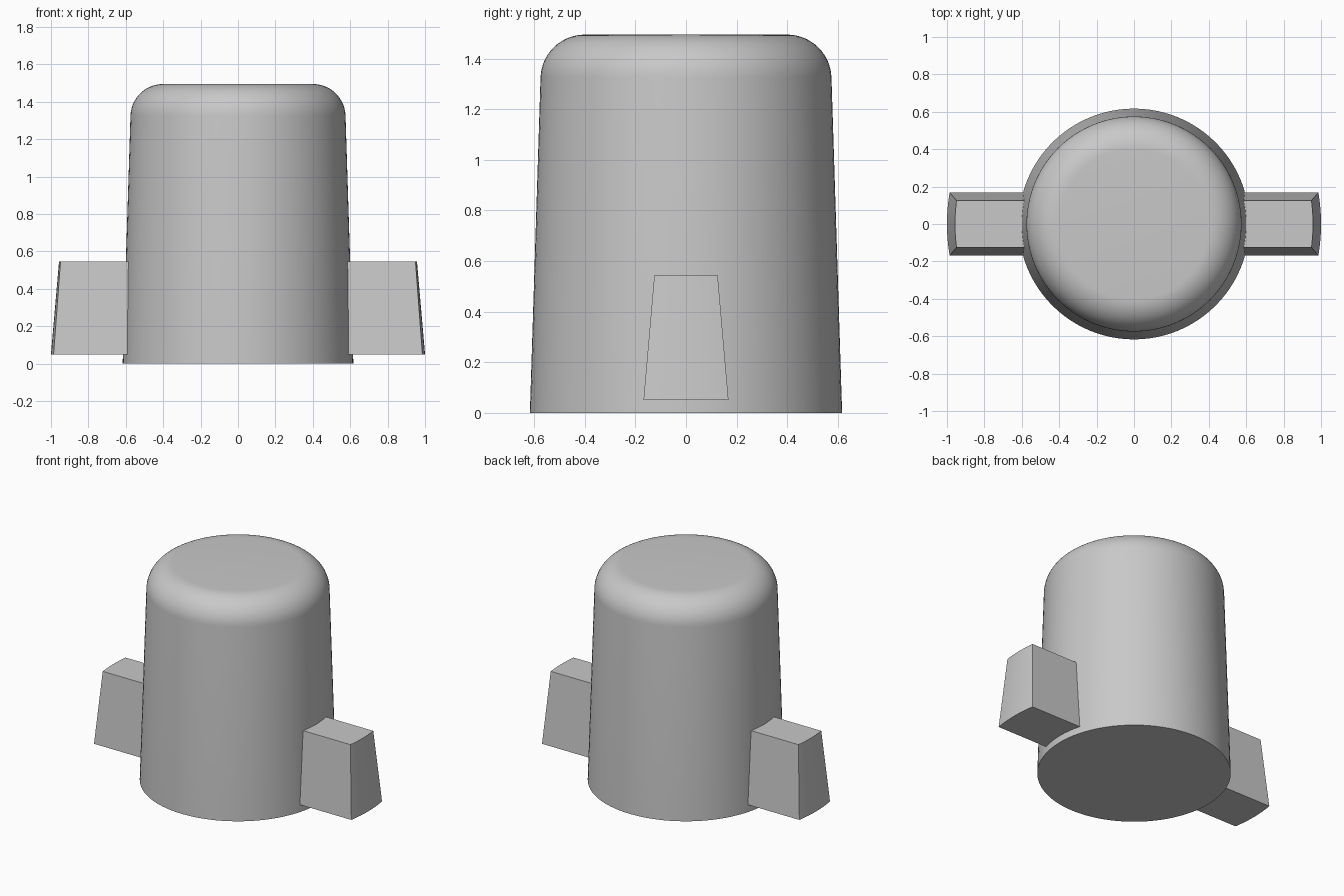
import bpy
import bmesh
from math import sin, cos, pi, asin, radians

if "Cube" in bpy.data.objects:
    bpy.data.objects.remove(bpy.data.objects["Cube"], do_unlink=True)

# Single plain grey
grey = bpy.data.materials.new("plain_grey")
grey.use_nodes = True
colour = (0.58, 0.58, 0.58, 1)
grey.diffuse_color = colour
grey.node_tree.nodes["Principled BSDF"].inputs["Base Color"].default_value = colour


def loft(name, rings):
    """Skin a stack of matching closed rings and cap both ends."""
    bm = bmesh.new()
    loops = [[bm.verts.new(p) for p in ring] for ring in rings]
    for low, high in zip(loops, loops[1:]):
        n = len(low)
        for i in range(n):
            j = (i + 1) % n
            bm.faces.new((low[i], low[j], high[j], high[i]))
    bm.faces.new(loops[0][::-1])
    bm.faces.new(loops[-1])
    mesh = bpy.data.meshes.new(name)
    bm.to_mesh(mesh)
    bm.free()
    mesh.materials.append(grey)
    obj = bpy.data.objects.new(name, mesh)
    bpy.context.collection.objects.link(obj)
    bpy.ops.object.select_all(action="DESELECT")
    obj.select_set(True)
    bpy.context.view_layer.objects.active = obj
    bpy.ops.object.shade_smooth_by_angle(angle=radians(30))
    return obj


def circle(radius, z, sides=96):
    return [(radius * cos(2 * pi * i / sides), radius * sin(2 * pi * i / sides), z)
            for i in range(sides)]


# Tapered body with a rounded shoulder and flat top
BASE_RADIUS, HEIGHT, FILLET, DRAFT = 0.617, 1.495, 0.175, radians(1.8)
profile = [(BASE_RADIUS, 0)]
STEPS = 14
for k in range(STEPS + 1):
    a = DRAFT + (pi / 2 - DRAFT) * k / STEPS
    profile.append((0.4 + FILLET * cos(a), HEIGHT - FILLET + FILLET * sin(a)))
loft("body", [circle(r, z) for r, z in profile])


# Side lugs: tapered blocks with a curved outer face, rooted in the body
def lug_ring(side, radius, half_width, z, steps=12):
    span = asin(half_width / radius)
    points = [(0.5, half_width), (0.5, -half_width)]
    for i in range(steps + 1):
        a = span * (2 * i / steps - 1)
        points.append((radius * cos(a), radius * sin(a)))
    return [(side * x, side * y, z) for x, y in points]


for name, side in (("left_lug", 1), ("right_lug", -1)):
    loft(name, [lug_ring(side, 1.0, 0.168, 0.05),
                lug_ring(side, 0.957, 0.125, 0.545)])
